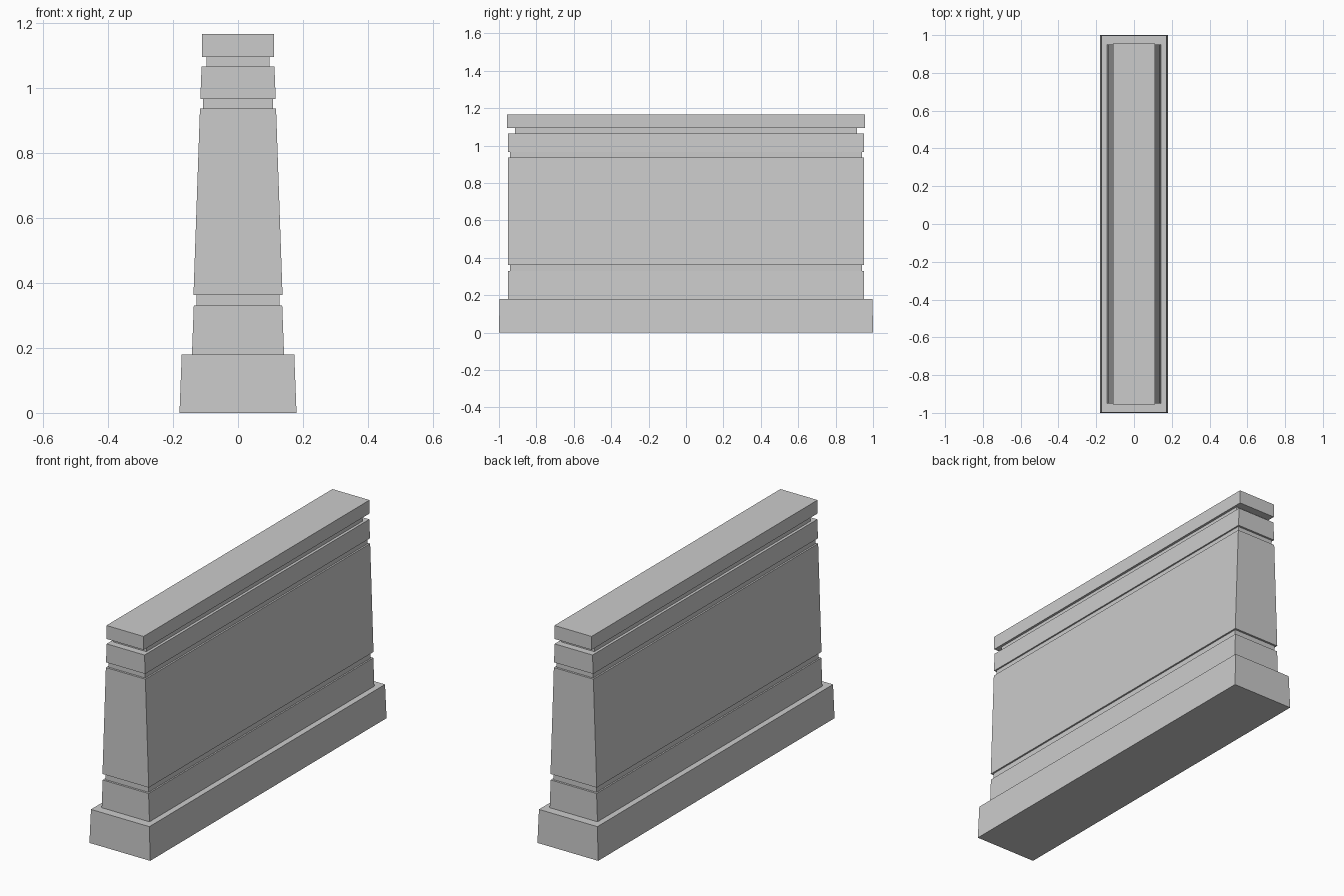
import bpy, bmesh

if "Cube" in bpy.data.objects:
    bpy.data.objects.remove(bpy.data.objects["Cube"])


def tapered_block(name, z0, z1, bottom, top):
    """Closed box with (half x, half y) sizes at its bottom and top."""
    bm = bmesh.new()
    bmesh.ops.create_cube(bm, size=2)
    for v in bm.verts:
        hx, hy = top if v.co.z > 0 else bottom
        v.co = (v.co.x * hx, v.co.y * hy, z1 if v.co.z > 0 else z0)
    mesh = bpy.data.meshes.new(name)
    bm.to_mesh(mesh)
    bm.free()
    obj = bpy.data.objects.new(name, mesh)
    bpy.context.collection.objects.link(obj)
    return obj


SINK = 0.01  # overlap of hidden ends into neighbouring blocks

# Wide plinth and the main wall blocks
tapered_block("plinth", 0.0, 0.18, (0.18, 1.0), (0.173, 0.997))
tapered_block("lower_course", 0.18 - SINK, 0.33, (0.142, 0.951), (0.136, 0.951))
tapered_block("wall_panel", 0.362, 0.937, (0.137, 0.951), (0.117, 0.951))
tapered_block("upper_course", 0.965, 1.065, (0.116, 0.951), (0.112, 0.951))
tapered_block("cap_stone", 1.094, 1.166, (0.11, 0.956), (0.11, 0.956))

# Recessed joints between the blocks
for name, z0, z1, hx, hy in (
    ("lower_joint", 0.33, 0.362, 0.128, 0.94),
    ("upper_joint", 0.937, 0.965, 0.108, 0.94),
    ("cap_joint", 1.065, 1.094, 0.097, 0.914),
):
    tapered_block(name, z0 - SINK, z1 + SINK, (hx, hy), (hx, hy))
